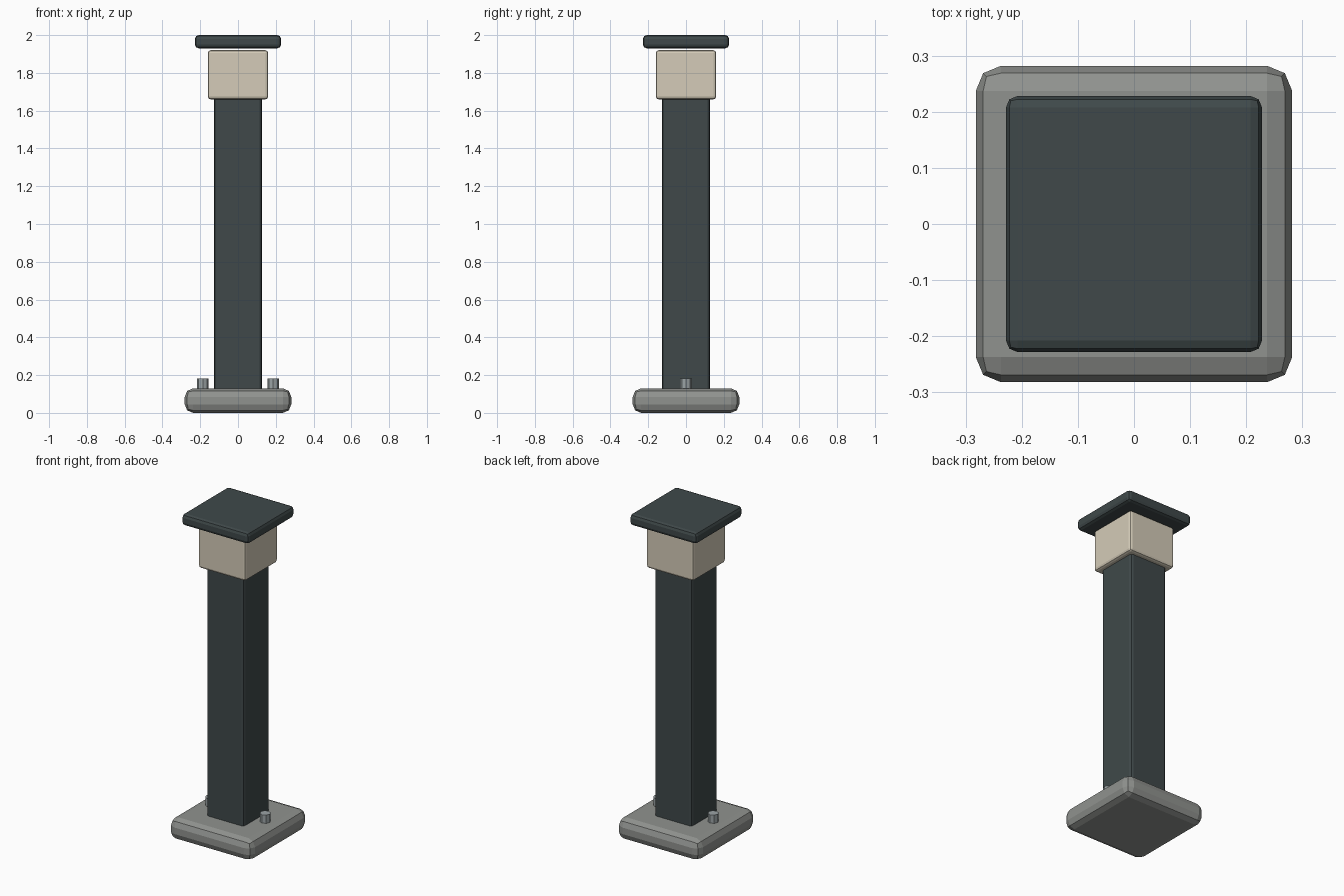
import bpy

if "Cube" in bpy.data.objects:
    bpy.data.objects.remove(bpy.data.objects["Cube"])


def material(name, rgb):
    m = bpy.data.materials.new(name)
    m.diffuse_color = (*rgb, 1)
    m.use_nodes = True
    m.node_tree.nodes["Principled BSDF"].inputs["Base Color"].default_value = m.diffuse_color
    return m


dark = material("dark_metal", (0.05, 0.066, 0.068))
cream = material("cream_panel", (0.66, 0.60, 0.48))
stone = material("stone_grey", (0.28, 0.29, 0.275))
steel = material("bolt_steel", (0.33, 0.37, 0.38))


def block(name, half, z0, z1, bevel, mat):
    """Square block with rounded two-segment edges."""
    bpy.ops.mesh.primitive_cube_add(size=1, location=(0, 0, (z0 + z1) / 2))
    o = bpy.context.object
    o.name = name
    o.scale = (2 * half, 2 * half, z1 - z0)
    bpy.ops.object.transform_apply(location=False, rotation=False, scale=True)
    b = o.modifiers.new("rounded_edges", "BEVEL")
    b.width = bevel
    b.segments = 2
    o.data.materials.append(mat)
    return o


# Base, shaft, lamp band and cap
block("base_plinth", 0.282, 0.0, 0.13, 0.045, stone)
block("post_shaft", 0.128, 0.08, 1.90, 0.017, dark)
block("upper_band", 0.16, 1.66, 1.92, 0.015, cream)
block("top_cap", 0.228, 1.93, 2.0, 0.02, dark)

# Anchor bolts on either side of the shaft
for side, x in (("left", -0.186), ("right", 0.186)):
    bpy.ops.mesh.primitive_cylinder_add(vertices=8, radius=0.031, depth=0.08,
                                        location=(x, 0, 0.141))
    bolt = bpy.context.object
    bolt.name = f"{side}_anchor_bolt"
    bolt.data.materials.append(steel)
